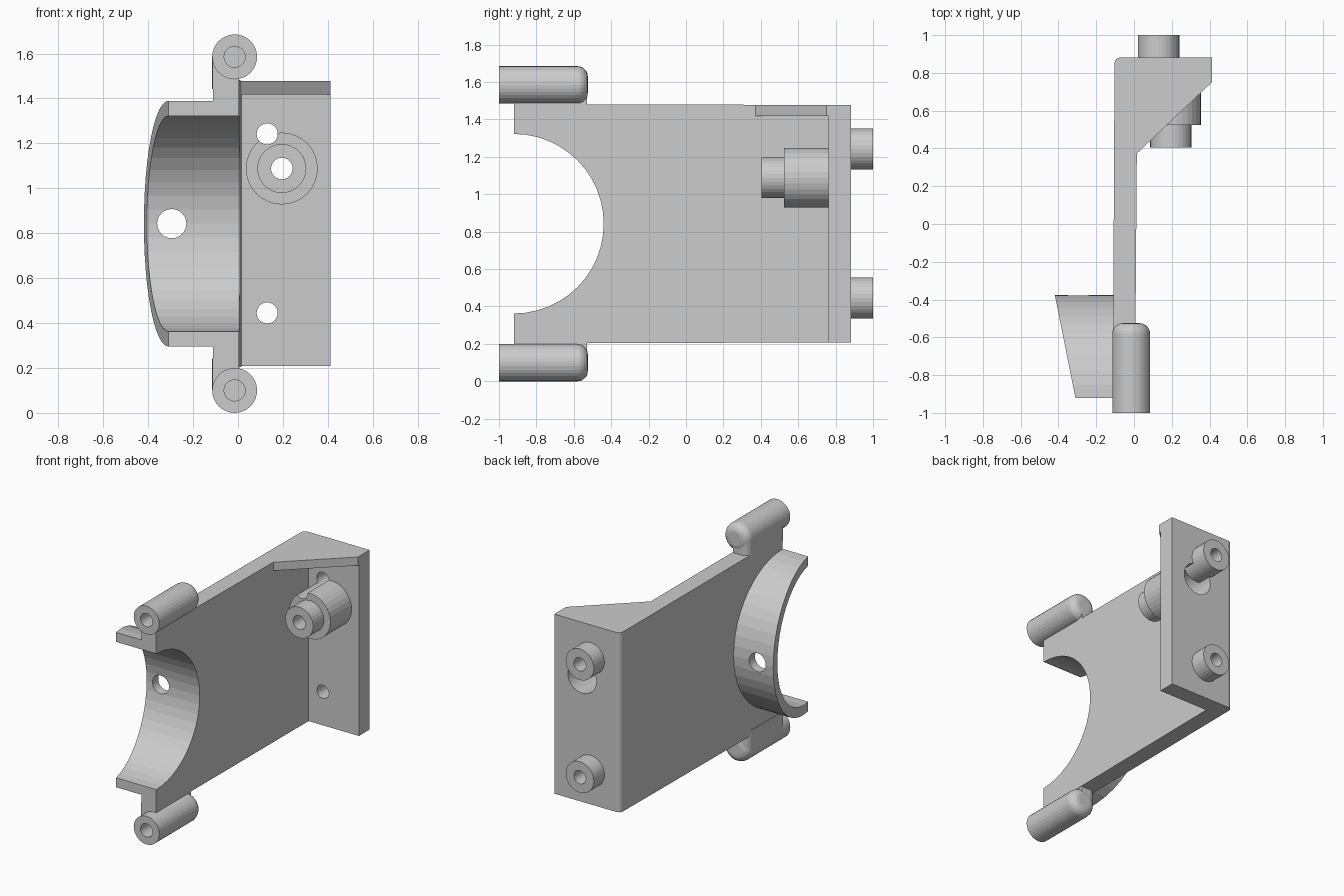
import bpy, bmesh
from math import sin, cos, pi
from mathutils import Vector

if "Cube" in bpy.data.objects:
    bpy.data.objects.remove(bpy.data.objects["Cube"])

MID = 0.8425  # mirror height of the bracket


def make(name, bm):
    bmesh.ops.recalc_face_normals(bm, faces=bm.faces)
    me = bpy.data.meshes.new(name)
    bm.to_mesh(me)
    bm.free()
    ob = bpy.data.objects.new(name, me)
    bpy.context.collection.objects.link(ob)
    return ob


def prism(name, pts, vec):
    """Extrude a closed outline of 3D points along vec."""
    bm = bmesh.new()
    f = bm.faces.new([bm.verts.new(p) for p in pts])
    r = bmesh.ops.extrude_face_region(bm, geom=[f])
    bmesh.ops.translate(bm, vec=vec, verts=[v for v in r["geom"] if isinstance(v, bmesh.types.BMVert)])
    return make(name, bm)


def plan(name, pts, z0, z1):
    return prism(name, [(x, y, z0) for x, y in pts], (0, 0, z1 - z0))


def rod(name, x, z, r, y0, y1, n=32, rnd=0.0):
    """Round bar along y, optionally with a rounded far end."""
    rings = [(y0, r)]
    if rnd:
        rings += [(y1 - rnd + rnd * sin(a * pi / 10), r - rnd + rnd * cos(a * pi / 10)) for a in range(6)]
    else:
        rings.append((y1, r))
    bm = bmesh.new()
    loops = [[bm.verts.new((x + q * cos(2 * pi * i / n), y, z + q * sin(2 * pi * i / n)))
              for i in range(n)] for y, q in rings]
    for a, b in zip(loops, loops[1:]):
        for i in range(n):
            j = (i + 1) % n
            bm.faces.new((a[i], a[j], b[j], b[i]))
    bm.faces.new(loops[0])
    bm.faces.new(loops[-1])
    return make(name, bm)


def taper(ob):
    """Slight draft: lower height toward the back."""
    for v in ob.data.vertices:
        v.co.z = MID + (v.co.z - MID) * (1 - 0.009 * (v.co.y + 0.92) / 1.8)


def combine(body, tool, op):
    m = body.modifiers.new("b", 'BOOLEAN')
    m.operation, m.solver, m.object = op, 'EXACT', tool
    dg = bpy.context.evaluated_depsgraph_get()
    me = bpy.data.meshes.new_from_object(body.evaluated_get(dg))
    body.modifiers.clear()
    body.data = me
    bpy.data.objects.remove(tool)


def add(tool):
    combine(body, tool, 'UNION')


def cut(tool):
    combine(body, tool, 'DIFFERENCE')


# Side plate with back flange
corner = [(-0.07 - 0.033 * cos(a * pi / 8), 0.852 + 0.03 * sin(a * pi / 8)) for a in range(5)]
body = plan("pivot_bracket", [(0.005, -0.92), (-0.112, -0.92)] + corner +
            [(0.412, 0.882), (0.412, 0.762), (0.018, 0.762)], MID - 0.64, MID + 0.64)
taper(body)

# Top corner gusset
gusset = plan("gusset", [(-0.03, 0.335), (0.012, 0.37), (0.412, 0.75), (0.412, 0.82), (-0.03, 0.82)], 1.422, MID + 0.64)
taper(gusset)
add(gusset)

# Half-round collar with slanted outer end, then its round opening
N = 24
pts = []
for i in range(N + 1):
    t = -pi / 2 + pi * i / N
    pts.append((-0.05, -0.92 + 0.545 * cos(t), MID + 0.547 * sin(t)))
collar = prism("collar", pts, (-0.26, 0, 0))
for v in collar.data.vertices:
    if v.co.x < -0.2:
        v.co.x -= 0.2 * (v.co.y + 0.92)
add(collar)
ring = [(-0.7, -0.92 + 0.48 * cos(2 * pi * i / 48), MID + 0.48 * sin(2 * pi * i / 48)) for i in range(48)]
cut(prism("opening", ring, (1, 0, 0)))
cut(rod("collar_hole", -0.295, MID, 0.065, -0.6, -0.2))

# Hinge barrels on webs, mirrored top and bottom
arc = [(-0.065 - 0.05 * cos(a * pi / 8), -0.58 + 0.05 * sin(a * pi / 8)) for a in range(5)]
for s in (1, -1):
    add(plan("web", [(0.004, -0.92), (-0.114, -0.92)] + arc + [(0.004, -0.53)], MID + s * 0.6, MID + s * 0.7425))
    add(rod("barrel", -0.015, MID + s * 0.7425, 0.1, -1.0, -0.525, rnd=0.055))
    cut(rod("barrel_hole", -0.015, MID + s * 0.7425, 0.047, -1.1, -0.6, 24))

# Stepped boss on the flange with a socket in the back
add(rod("boss", 0.195, 1.088, 0.16, 0.525, 0.80))
add(rod("nub", 0.195, 1.088, 0.109, 0.405, 0.65))
cut(rod("socket", 0.195, 1.088, 0.112, 0.62, 1.1))

# Back pins with through holes
for z in (1.242, 0.445):
    add(rod("pin", 0.13, z, 0.11, 0.79, 1.0))
    cut(rod("pin_hole", 0.13, z, 0.047, 0.2, 1.1, 24))
cut(rod("boss_hole", 0.195, 1.088, 0.048, 0.2, 0.7, 24))
